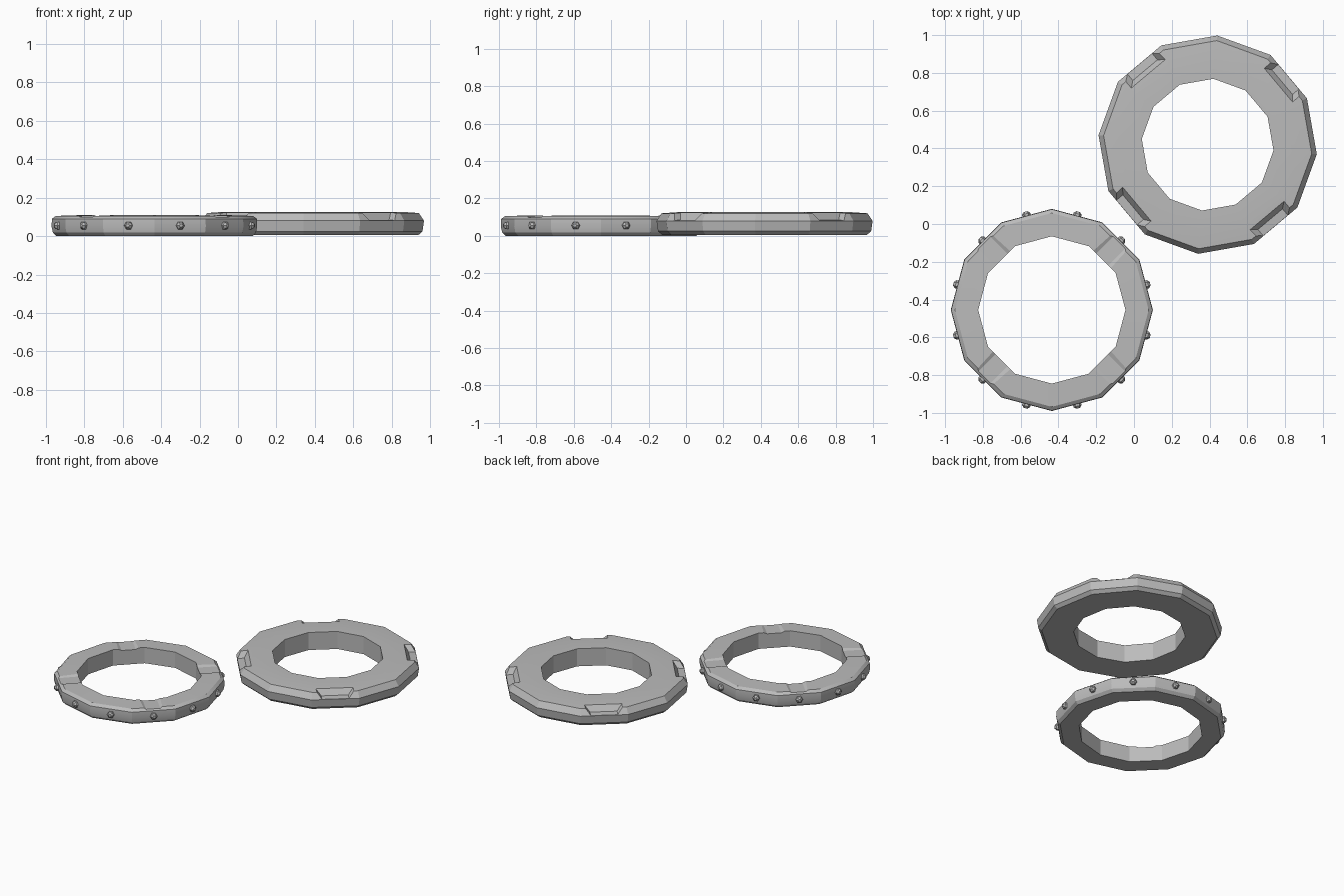
import bpy, bmesh, math
from mathutils import Matrix, Vector

if "Cube" in bpy.data.objects:
    bpy.data.objects.remove(bpy.data.objects["Cube"])

steel = bpy.data.materials.new("grey_metal")
steel.diffuse_color = (0.5, 0.5, 0.5, 1)
steel.use_nodes = True
steel.node_tree.nodes["Principled BSDF"].inputs["Base Color"].default_value = steel.diffuse_color


def make_object(name, bm):
    bmesh.ops.recalc_face_normals(bm, faces=bm.faces[:])
    mesh = bpy.data.meshes.new(name)
    bm.to_mesh(mesh)
    bm.free()
    mesh.materials.append(steel)
    ob = bpy.data.objects.new(name, mesh)
    bpy.context.collection.objects.link(ob)
    return ob


def ring(name, centre, profile, turn, sides=12):
    """Sweep a closed (radius, height) profile around a centre."""
    bm = bmesh.new()
    loops = []
    for i in range(sides):
        a = math.radians(turn) + math.tau * i / sides
        loops.append([bm.verts.new((centre[0] + r * math.cos(a), centre[1] + r * math.sin(a), z))
                      for r, z in profile])
    n = len(profile)
    for i in range(sides):
        p, q = loops[i], loops[(i + 1) % sides]
        for j in range(n):
            k = (j + 1) % n
            bm.faces.new((p[j], q[j], q[k], p[k]))
    return make_object(name, bm)


def cut_notches(ob, centre, first, r_floor, r_top, r_out, z_floor, z_out, z_top, half_floor, half_top):
    """Cut four scoops with sloping walls into the top of a ring."""
    bm = bmesh.new()
    for i in range(4):
        m = Matrix.Translation((*centre, 0)) @ Matrix.Rotation(math.radians(first + 90 * i), 4, 'Z')
        low = [(r_floor, -half_floor, z_floor), (r_out, -half_floor, z_out),
               (r_out, half_floor, z_out), (r_floor, half_floor, z_floor)]
        high = [(r_top, -half_top, z_top), (r_out, -half_top, z_top),
                (r_out, half_top, z_top), (r_top, half_top, z_top)]
        lo = [bm.verts.new(m @ Vector(c)) for c in low]
        hi = [bm.verts.new(m @ Vector(c)) for c in high]
        bm.faces.new(lo[::-1])
        bm.faces.new(hi)
        for j in range(4):
            k = (j + 1) % 4
            bm.faces.new((lo[j], lo[k], hi[k], hi[j]))
    cutter = make_object("notch_cutter", bm)
    cutter.hide_render = True
    mod = ob.modifiers.new("notches", 'BOOLEAN')
    mod.operation, mod.solver, mod.object = 'DIFFERENCE', 'EXACT', cutter
    bpy.context.view_layer.objects.active = ob
    bpy.ops.object.modifier_apply(modifier=mod.name)
    bpy.data.objects.remove(cutter)


def smooth(ob):
    bpy.ops.object.select_all(action='DESELECT')
    ob.select_set(True)
    bpy.context.view_layer.objects.active = ob
    bpy.ops.object.shade_smooth_by_angle(angle=math.radians(20))


# Wide ring with four deep scoops in its rim
wide_c = (0.39, 0.42)
wide = ring("wide_ring", wide_c,
            [(0.35, 0.005), (0.55, 0.005), (0.572, 0.025), (0.58, 0.08),
             (0.553, 0.12), (0.47, 0.126), (0.35, 0.126)], -5)
cut_notches(wide, wide_c, 40, 0.515, 0.475, 0.7, 0.085, 0.07, 0.145, 0.085, 0.135)
smooth(wide)

# Narrow ring with four shallow grooves across its top
slim_c = (-0.435, -0.455)
slim = ring("narrow_ring", slim_c,
            [(0.39, 0.0), (0.51, 0.0), (0.528, 0.018), (0.535, 0.05),
             (0.533, 0.09), (0.513, 0.105), (0.39, 0.109)], 0)
cut_notches(slim, slim_c, 45, 0.3, 0.3, 0.65, 0.1, 0.097, 0.13, 0.045, 0.11)
smooth(slim)

# Studs centred on each side of the narrow ring
bm = bmesh.new()
for i in range(12):
    m = (Matrix.Translation((*slim_c, 0.055)) @ Matrix.Rotation(math.radians(15 + 30 * i), 4, 'Z')
         @ Matrix.Translation((0.517, 0, 0)) @ Matrix.Rotation(math.pi / 2, 4, 'Y'))
    bmesh.ops.create_cone(bm, cap_ends=True, segments=6, radius1=0.023, radius2=0.022,
                          depth=0.02, matrix=m)
    bmesh.ops.create_cone(bm, cap_ends=True, segments=6, radius1=0.022, radius2=0.01,
                          depth=0.012, matrix=m @ Matrix.Translation((0, 0, 0.016)))
make_object("studs", bm)
